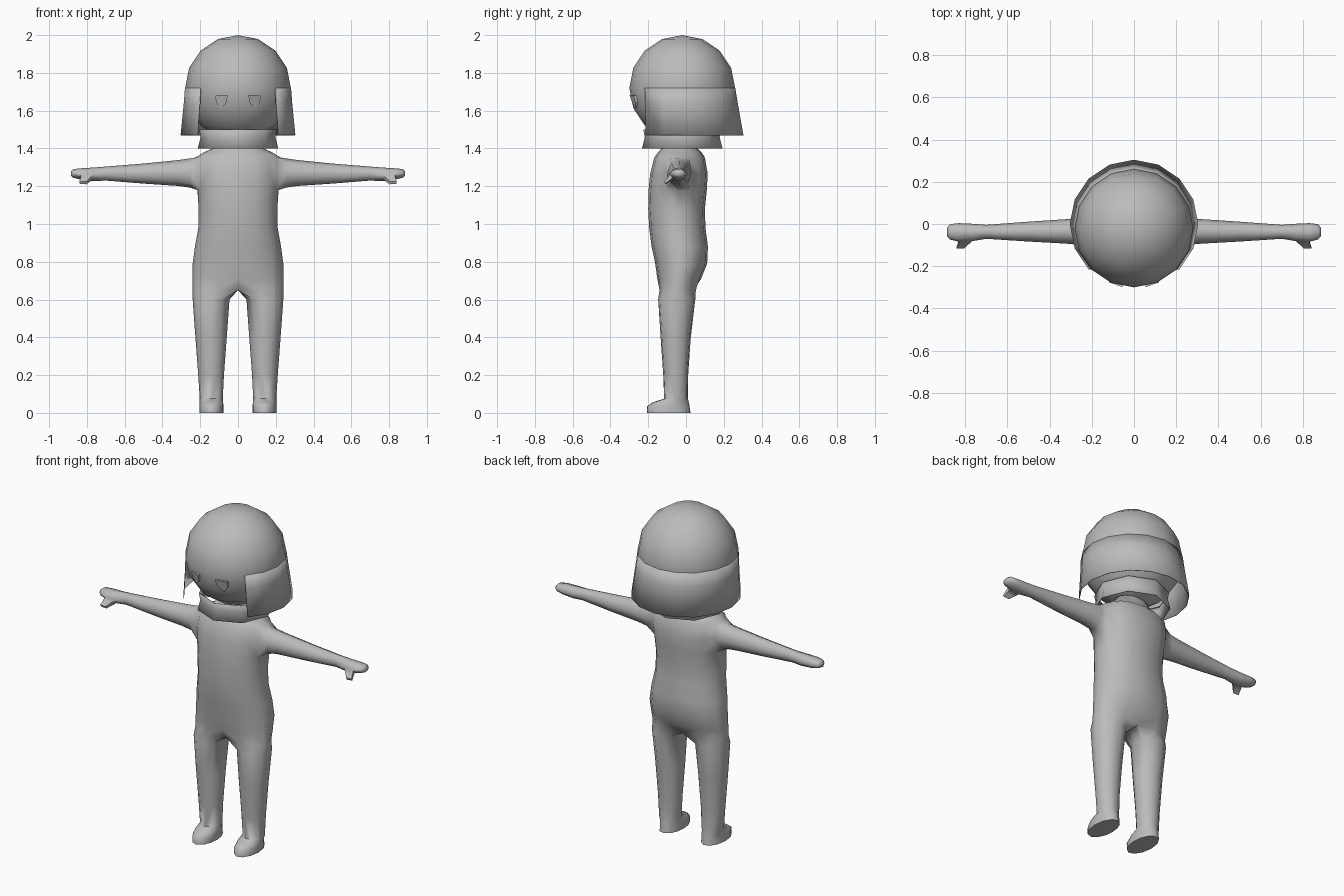
import bpy, bmesh, math
from mathutils import Vector

cube = bpy.data.objects.get("Cube")
if cube:
    bpy.data.objects.remove(cube, do_unlink=True)

# Single clay grey material
GREY = (0.5, 0.5, 0.5, 1.0)
clay = bpy.data.materials.new("clay_grey")
clay.diffuse_color = GREY
clay.use_nodes = True
bsdf = clay.node_tree.nodes["Principled BSDF"]
bsdf.inputs["Base Color"].default_value = GREY
bsdf.inputs["Roughness"].default_value = 0.8


def finish(bm, name, angle=60, mirror=False, fix_normals=False):
    if fix_normals:
        bmesh.ops.recalc_face_normals(bm, faces=bm.faces)
    mesh = bpy.data.meshes.new(name)
    bm.to_mesh(mesh)
    bm.free()
    ob = bpy.data.objects.new(name, mesh)
    bpy.context.collection.objects.link(ob)
    mesh.materials.append(clay)
    if mirror:
        mod = ob.modifiers.new("mirror", 'MIRROR')
        mod.use_clip = True
        mod.merge_threshold = 0.0005
    bpy.ops.object.select_all(action='DESELECT')
    ob.select_set(True)
    bpy.context.view_layer.objects.active = ob
    bpy.ops.object.shade_smooth_by_angle(angle=math.radians(angle))
    return ob


def bridge(bm, a, b, closed=True):
    """Quads between two vertex rows of equal length."""
    n = len(a)
    return [bm.faces.new((a[i], b[i], b[(i + 1) % n], a[(i + 1) % n]))
            for i in range(n if closed else n - 1)]


# ---- Body: one half, mirrored ----
bm = bmesh.new()

# Torso half rings from front centre round the side to back centre
torso = [  # z, half width, front y, back y
    (1.45, .10, -.10, .04), (1.40, .135, -.13, .06), (1.38, .18, -.148, .082),
    (1.352, .225, -.168, .10), (1.265, .228, -.19, .115), (1.18, .215, -.198, .11),
    (1.08, .208, -.20, .10), (.98, .21, -.195, .103), (.88, .228, -.182, .116),
    (.79, .24, -.163, .112), (.71, .242, -.152, .08), (.65, .241, -.148, .06)]
ARM_ROW, SIDE = 3, (3, 4, 5)
rows = []
for z, w, yf, yb in torso:
    row = []
    for j in range(9):
        t = math.radians(-90 + 22.5 * j)
        x = 0 if j in (0, 8) else w * math.cos(t) ** 0.85
        row.append(bm.verts.new((x, (yf + yb) / 2 + (yb - yf) / 2 * math.sin(t), z)))
    rows.append(row)
for r in range(len(rows) - 1):
    for j in range(8):
        if r in (ARM_ROW, ARM_ROW + 1) and j in (3, 4):
            continue                      # opening for the arm
        a, b = rows[r], rows[r + 1]
        bm.faces.new((a[j], b[j], b[j + 1], a[j + 1]))
bm.faces.new(rows[0])

# Crotch strip closes the last half ring into a leg loop
rows[-1][0].co.y, rows[-1][8].co.y = -.115, .04
loop = rows[-1] + [bm.verts.new((0, y, .65)) for y in (.01, -.04, -.085)]

# Leg and foot
leg = [  # z, centre x, half width, front y, back y
    (.60, .1425, .0975, -.148, .05), (.40, .1425, .083, -.135, .026),
    (.20, .1425, .068, -.121, .012), (.075, .1415, .061, -.116, .01),
    (.057, .1405, .062, -.175, .016), (.035, .14, .063, -.207, .02),
    (0, .14, .063, -.207, .025)]
angles = [-130 + 32.5 * j for j in range(9)] + [155, 180, 205]
for z, cx, rx, yf, yb in leg:
    ring = [bm.verts.new((cx + rx * math.cos(math.radians(a)),
                          (yf + yb) / 2 + (yb - yf) / 2 * math.sin(math.radians(a)), z))
            for a in angles]
    bridge(bm, loop, ring)
    loop = ring
bm.faces.new(loop)

# Arm and mitten hand grown out of the side opening
top, mid, low = rows[ARM_ROW:ARM_ROW + 3]
loop = [top[3], top[4], top[5], mid[5], low[5], low[4], low[3], mid[3]]
dirs = [Vector(d).normalized() for d in
        ((-1, 1), (0, 1), (1, 1), (1, 0), (1, -1), (0, -1), (-1, -1), (-1, 0))]
arm = [  # x, centre y, centre z, half depth, half height
    (.255, -.035, 1.27, .064, .077), (.32, -.035, 1.27, .058, .068),
    (.50, -.036, 1.267, .047, .053), (.70, -.037, 1.267, .033, .037),
    (.765, -.04, 1.263, .041, .036), (.83, -.04, 1.265, .044, .03),
    (.872, -.037, 1.268, .036, .023), (.885, -.037, 1.268, .02, .012)]
thumb = None
for k, (x, cy, cz, ry, rz) in enumerate(arm):
    ring = [bm.verts.new((x, cy + ry * d.x, cz + rz * d.y)) for d in dirs]
    quads = bridge(bm, loop, ring)
    if k == 5:
        thumb = quads[6]
    loop = ring
bm.faces.new(loop)

# Thumb, extruded from the lower front of the hand
for shift, scale in (((.012, -.018, -.018), .75), ((.012, -.018, -.016), .75)):
    thumb = bmesh.ops.extrude_discrete_faces(bm, faces=[thumb])['faces'][0]
    c = thumb.calc_center_median()
    for v in thumb.verts:
        v.co = c + (v.co - c) * scale + Vector(shift)
finish(bm, "body", angle=65, mirror=True, fix_normals=True)

# ---- Head ----
HEAD = Vector((0, -.02, 1.72))
R = .28
bm = bmesh.new()
bmesh.ops.create_uvsphere(bm, u_segments=16, v_segments=8, radius=R)
bmesh.ops.translate(bm, verts=bm.verts, vec=HEAD)
finish(bm, "head")


def lathe(name, rings, degrees, closed):
    """Thin shell through circles given as (z, radius, centre y), top first."""
    bm = bmesh.new()
    prev = None
    for z, r, cy in rings:
        row = [bm.verts.new((r * math.cos(math.radians(a)),
                             cy + r * math.sin(math.radians(a)), z)) for a in degrees]
        if prev:
            bridge(bm, prev, row, closed)
        prev = row
    ob = finish(bm, name)
    mod = ob.modifiers.new("thickness", 'SOLIDIFY')
    mod.thickness = .004
    mod.offset = -1


# ---- Hair: flared curtain round the sides and back ----
lathe("hair", [(1.72, .281, -.02), (1.64, .287, -.013), (1.47, .304, 0)],
      [-45 + 22.5 * i for i in range(13)], False)

# ---- Collar: eight-sided flared band ----
lathe("collar", [(1.50, .206, -.02), (1.46, .198, -.02), (1.40, .213, -.02)],
      [45 * i for i in range(8)], True)

# ---- Eyes: small tapered plates, tilted down ----
bm = bmesh.new()
outline = [(-.033, .034), (.032, .03), (.03, -.004), (.006, -.037), (-.024, -.012)]
front, back = [], []
for dx, dz in outline:
    x, z = .087 + dx, 1.65 + dz
    y = HEAD.y - math.sqrt(R * R - x * x - (z - HEAD.z) ** 2)
    front.append(bm.verts.new((x, y - .004 - .07 * max(dz, 0), z)))
    back.append(bm.verts.new((x, y + .008, z)))
bridge(bm, front, back)
bm.faces.new(front)
bm.faces.new(back[::-1])
finish(bm, "eyes", angle=30, mirror=True, fix_normals=True)
